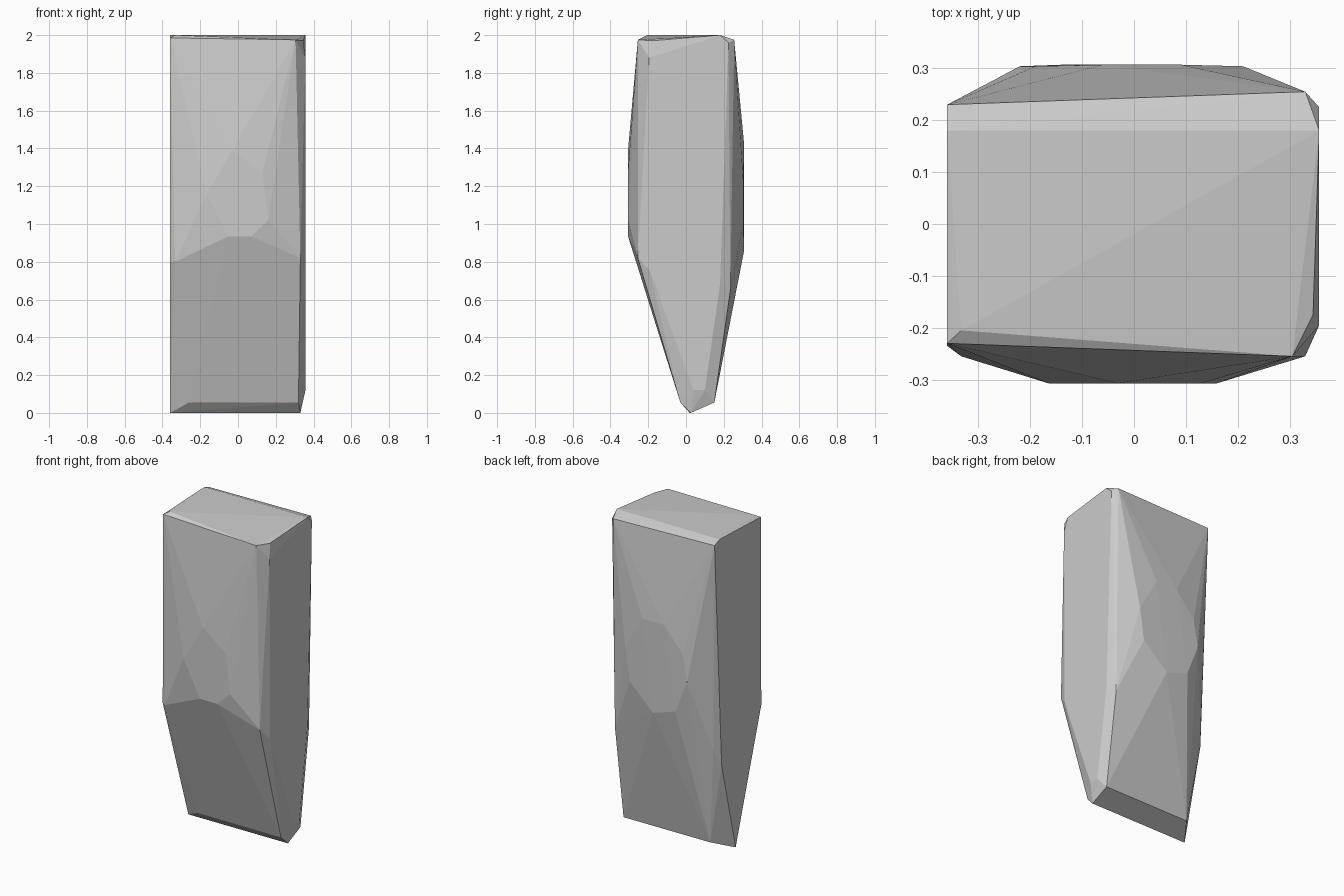
import bpy, bmesh

points = []

# Bulging front and back facets, as (x, z) outlines at a fixed depth
front = [(-.03, 1.39), (.13, 1.27), (.16, 1.02), (.07, .935), (-.05, .935), (-.165, 1.16)]
back = [(.09, 1.43), (-.06, 1.43), (-.19, 1.28), (-.22, 1.11), (-.14, .906),
        (.015, .856), (.18, 1.01), (.21, 1.21)]
points += [(x, -.307, z) for x, z in front]
points += [(x, .307 if abs(x) < .17 else .304, z) for x, z in back]

# Flat left side, as a (y, z) outline
left = [(-.23, 1.985), (-.235, .8), (.02, 0), (.16, .57), (.23, 1.98), (.18, 2)]
points += [(-.36, y, z) for y, z in left]

# Flat right side, as a (y, z) outline
right = [(-.195, 1.88), (-.19, .75), (.04, .12), (.1, .12), (.18, .68), (.225, 1.96), (.18, 2)]
points += [(.357, y, z) for y, z in right]

# Chipped corners: top, front shoulders, pointed foot, back edge
points += [(-.333, -.205, 2), (.305, -.255, 1.975), (.345, -.175, 1.97), (.33, .255, 1.975),
           (-.333, -.255, .8), (.33, -.255, .82),
           (-.26, -.03, .055), (.32, -.03, .055), (-.333, -.01, .08), (.33, .025, 0),
           (.33, .15, .055), (-.27, .145, .055), (.33, .235, .65), (-.33, .2, .67)]

# Wrap the facets into one faceted tapered stone
bm = bmesh.new()
for p in points:
    bm.verts.new(p)
hull = bmesh.ops.convex_hull(bm, input=bm.verts[:])
loose = [v for v in bm.verts if not v.link_faces]
bmesh.ops.delete(bm, geom=loose, context='VERTS')
bmesh.ops.recalc_face_normals(bm, faces=bm.faces[:])

mesh = bpy.data.meshes.new("tapered_stone")
bm.to_mesh(mesh)
bm.free()
stone = bpy.data.objects.new("tapered_stone", mesh)
bpy.context.collection.objects.link(stone)
